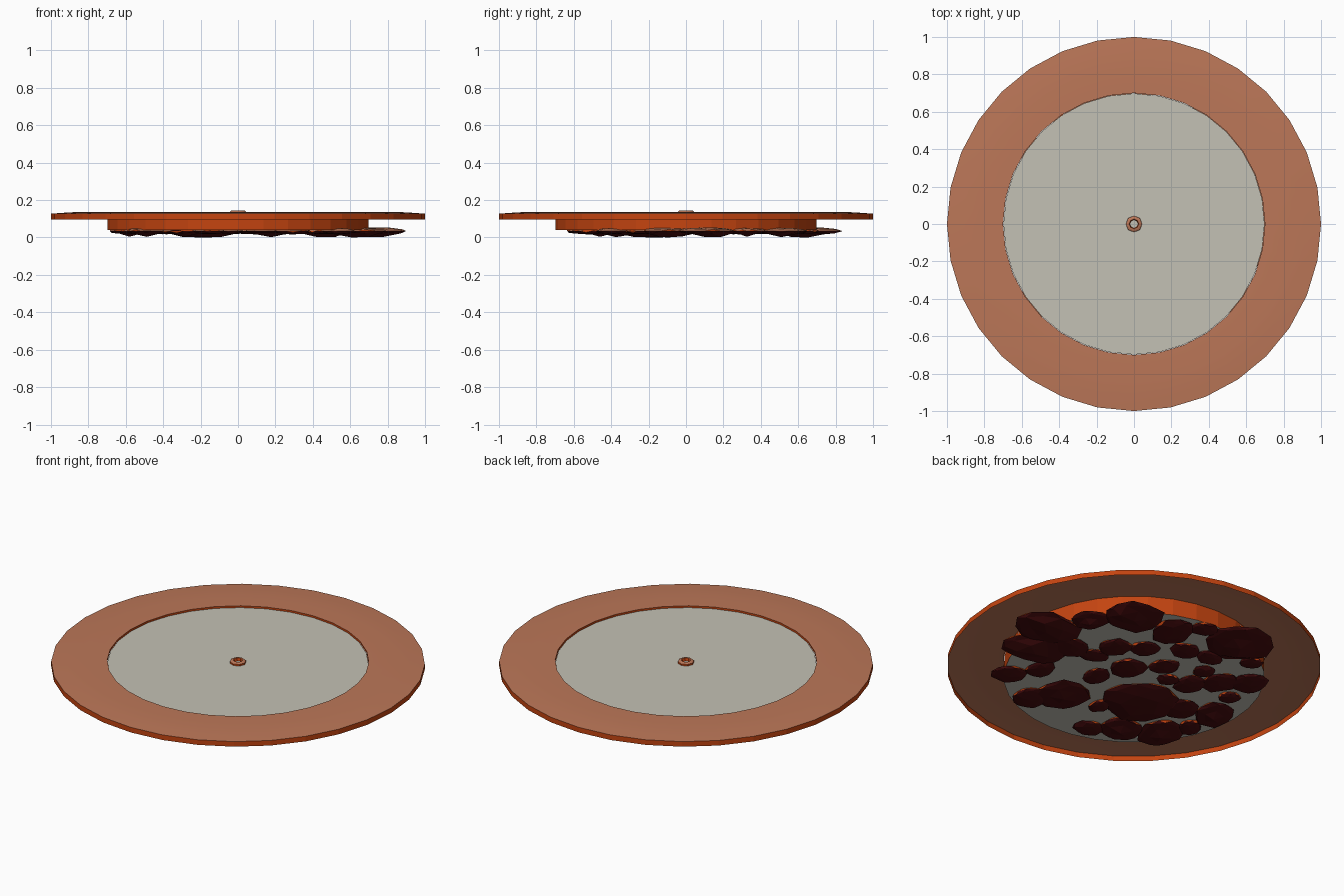
import bpy, bmesh, math, random
from mathutils import Vector

if "Cube" in bpy.data.objects:
    bpy.data.objects.remove(bpy.data.objects["Cube"])

random.seed(4)


def material(name, rgb):
    m = bpy.data.materials.new(name)
    lin = [(c / 255 / 12.92) if c < 11 else ((c / 255 + 0.055) / 1.055) ** 2.4 for c in rgb]
    m.diffuse_color = (*lin, 1)
    m.use_nodes = True
    m.node_tree.nodes["Principled BSDF"].inputs["Base Color"].default_value = m.diffuse_color
    return m


COPPER = material("copper", (188, 119, 88))
ORANGE = material("burnt orange", (196, 68, 16))
GREY = material("pale grey", (196, 193, 181))
DARK = material("dark red", (72, 12, 14))


def add_object(name, bm, mats):
    me = bpy.data.meshes.new(name)
    bm.to_mesh(me)
    bm.free()
    for m in mats:
        me.materials.append(m)
    ob = bpy.data.objects.new(name, me)
    bpy.context.collection.objects.link(ob)
    return ob


def lathe(name, profile, sides, mats, slots):
    """Spin (radius, z) points; slots gives the material of each band."""
    bm = bmesh.new()
    rings = []
    for r, z in profile:
        if r == 0:
            rings.append([bm.verts.new((0, 0, z))] * sides)
        else:
            rings.append([bm.verts.new((r * math.cos(math.tau * i / sides),
                                        r * math.sin(math.tau * i / sides), z))
                          for i in range(sides)])
    for a, b, slot in zip(rings, rings[1:], slots):
        for i in range(sides):
            j = (i + 1) % sides
            f = bm.faces.new(list(dict.fromkeys((a[i], a[j], b[j], b[i]))))
            f.material_index = slot
            f.normal_update()
            f.smooth = abs(f.normal.z) > 0.5
    return add_object(name, bm, mats)


# Thin open-bottomed rim with a gently falling outer edge
lathe("outer_rim",
      [(1, 0.097), (1, 0.127), (0.92, 0.133), (0.84, 0.137), (0.7, 0.137), (0.7, 0.125)],
      32, [COPPER, ORANGE], [1, 0, 0, 0, 1])

# Inner drum with grey faces on both ends
lathe("inner_drum",
      [(0, 0.04), (0.698, 0.04), (0.698, 0.127), (0, 0.127)],
      32, [GREY, ORANGE], [0, 1, 0])

# Small raised ring in the middle
lathe("centre_ring",
      [(0.044, 0.125), (0.044, 0.137), (0.034, 0.145), (0.026, 0.143), (0.022, 0.127)],
      8, [COPPER, ORANGE], [1, 0, 0, 1])

# Flat lumps under the drum: (across, along, radius) in hundredths, on diagonal axes
LUMPS = [
    (-42, 58, 17), (-18, 64, 10), (6, 66, 16), (25, 48, 12), (-50, 36, 16),
    (42, 49, 7), (60, 32, 18), (-66, 10, 9), (-49, 14, 8), (-31, 36, 10),
    (-19, 26, 7), (-7, 34, 9), (9, 31, 8), (-20, 4, 8), (-2, 11, 10),
    (17, 11, 8), (30, 27, 8), (42, 18, 7), (38, 4, 6), (18, -3, 6),
    (-57, -16, 10), (-39, -14, 15), (1, -25, 21), (29, -9, 9), (45, -9, 10),
    (61, -11, 10), (49, -25, 6), (-29, -51, 8), (-12, -53, 12), (9, -60, 13),
    (25, -55, 7), (39, -43, 12), (22, -35, 10), (-21, -28, 6), (64, 11, 6)]
bm = bmesh.new()
for u, v, r in LUMPS:
    verts = bmesh.ops.create_icosphere(bm, subdivisions=2, radius=1)["verts"]
    r /= 100
    cx, cy = (v - u) / 141.4, (u + v) / 141.4
    turn = random.uniform(0, math.tau)
    stretch = random.uniform(0.88, 1.12)
    thick = 0.012 + 0.05 * r
    for w in verts:
        k = random.uniform(0.9, 1.1)
        x, y = w.co.x * r * k * stretch, w.co.y * r * k / stretch
        w.co = Vector((cx + x * math.cos(turn) - y * math.sin(turn),
                       cy + x * math.sin(turn) + y * math.cos(turn),
                       0.034 + w.co.z * thick * k))
low = min(w.co.z for w in bm.verts)
for w in bm.verts:
    w.co.z = w.co.z - low if w.co.z < low + 0.004 else w.co.z
low = min(w.co.z for w in bm.verts)
for w in bm.verts:
    w.co.z = max(0.0, w.co.z - low)
bm.normal_update()
for f in bm.faces:
    f.material_index = 0 if f.normal.z < -0.45 else (2 if f.normal.z > 0.6 else 1)
add_object("underside_lumps", bm, [DARK, ORANGE, COPPER])
